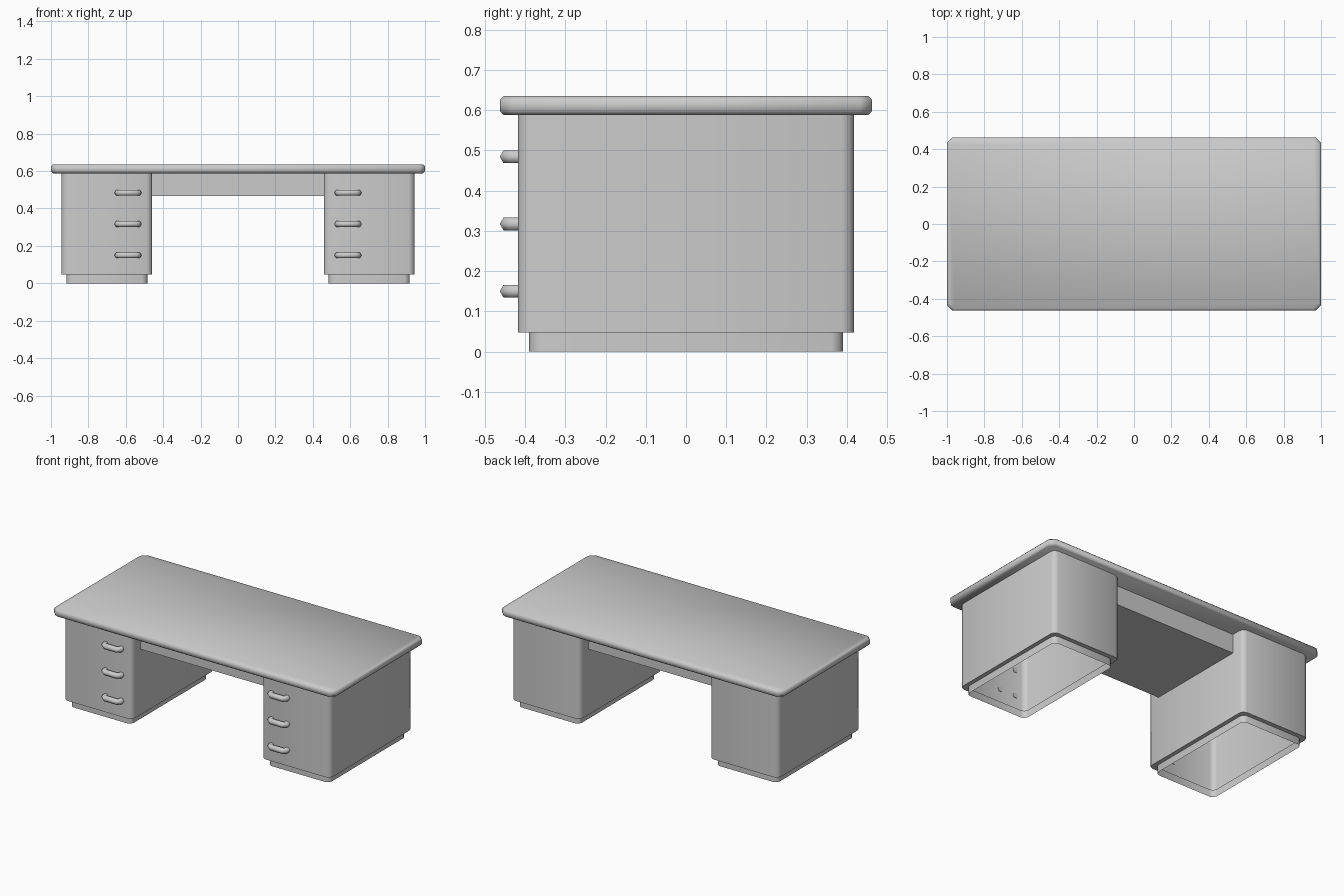
import bpy, bmesh, math

if "Cube" in bpy.data.objects:
    bpy.data.objects.remove(bpy.data.objects["Cube"])


def rounded_rect(cx, hx, hy, r, segs, z):
    """Counter-clockwise rectangle with bevelled corners."""
    pts = []
    for k, (sx, sy) in enumerate([(1, 1), (-1, 1), (-1, -1), (1, -1)]):
        for i in range(segs + 1):
            a = math.pi / 2 * (k + i / segs)
            pts.append((cx + sx * (hx - r) + r * math.cos(a),
                        sy * (hy - r) + r * math.sin(a), z))
    return pts


def loft(name, rings, caps, angle=50):
    """Skin a stack of closed rings into one mesh object."""
    bm = bmesh.new()
    loops = [[bm.verts.new(p) for p in ring] for ring in rings]
    n = len(loops[0])
    for a, b in zip(loops, loops[1:]):
        for i in range(n):
            j = (i + 1) % n
            bm.faces.new((a[i], a[j], b[j], b[i]))
    if caps:
        bm.faces.new(loops[0][::-1])
        bm.faces.new(loops[-1])
    bmesh.ops.recalc_face_normals(bm, faces=bm.faces)
    me = bpy.data.meshes.new(name)
    bm.to_mesh(me)
    bm.free()
    ob = bpy.data.objects.new(name, me)
    bpy.context.collection.objects.link(ob)
    bpy.ops.object.select_all(action='DESELECT')
    ob.select_set(True)
    bpy.context.view_layer.objects.active = ob
    bpy.ops.object.shade_smooth_by_angle(angle=math.radians(angle))
    return ob


def handle(name, cx, z, r=0.018):
    """Bent six-sided pull running out from the drawer front and back."""
    half = [(-0.055, -0.415), (-0.055, -0.434), (-0.043, -0.445)]
    path = half + [(-x, y) for x, y in reversed(half)]
    rings = []
    for i, (x, y) in enumerate(path):
        x0, y0 = path[max(i - 1, 0)]
        x1, y1 = path[min(i + 1, len(path) - 1)]
        length = math.hypot(x1 - x0, y1 - y0)
        nx, ny = (y1 - y0) / length, -(x1 - x0) / length
        rings.append([(cx + x + nx * r * math.cos(a), y + ny * r * math.cos(a),
                       z + r * math.sin(a))
                      for a in (math.pi / 3 * k for k in range(6))])
    return loft(name, rings, True, 65)


# Desk top with softened edges
loft("desk_top", [rounded_rect(0, 1 - d, 0.463 - d, 0.03, 1, z)
                  for d, z in [(0.01, 0.588), (0, 0.598), (0, 0.625), (0.01, 0.635)]],
     True)

# Shallow centre box between the pedestals
loft("centre_drawer_box", [rounded_rect(0, 0.46, 0.33, 0.001, 1, z) for z in (0.466, 0.59)],
     True, 30)

# Pedestals with recessed plinths (open shells) and drawer pulls
for side, s in (("left", -1), ("right", 1)):
    cx = s * 0.7015
    loft(side + "_pedestal",
         [rounded_rect(cx, 0.2165, 0.39, 0.028, 2, 0),
          rounded_rect(cx, 0.2165, 0.39, 0.028, 2, 0.047),
          rounded_rect(cx, 0.2425, 0.418, 0.03, 2, 0.047),
          rounded_rect(cx, 0.2425, 0.418, 0.03, 2, 0.589)], False)
    for i, z in enumerate((0.15, 0.317, 0.484)):
        handle(f"{side}_handle_{i + 1}", s * 0.588, z)
